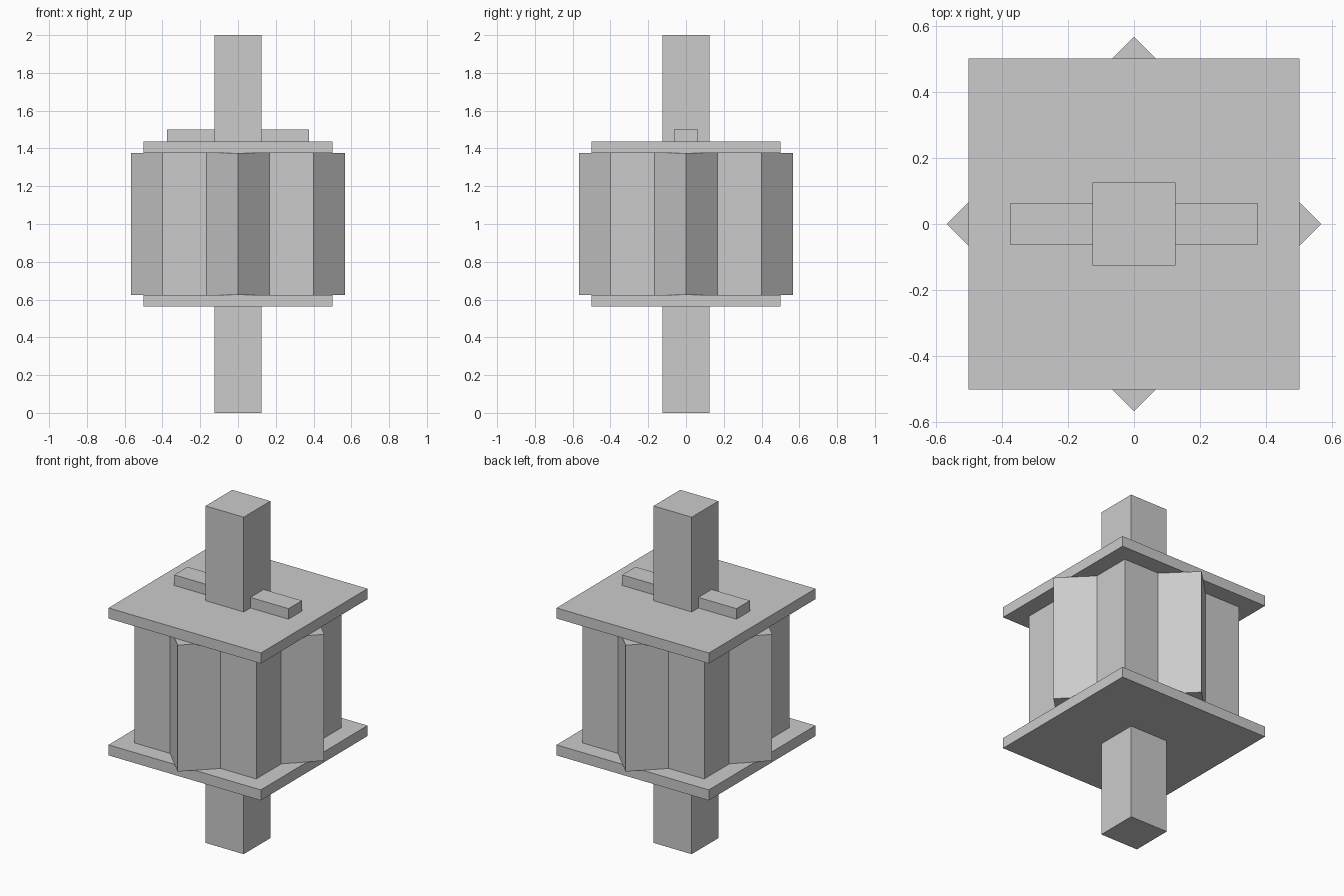
import bpy
import math

if "Cube" in bpy.data.objects:
    bpy.data.objects.remove(bpy.data.objects["Cube"])

PX = 1 / 16  # basic module

grey = bpy.data.materials.new("plain_grey")
grey.diffuse_color = (0.6, 0.6, 0.6, 1)
grey.use_nodes = True
grey.node_tree.nodes["Principled BSDF"].inputs["Base Color"].default_value = grey.diffuse_color


def box(name, size, z0, z1, turn=0.0, x=0.0):
    """Box with a size[0] x size[1] footprint between heights z0 and z1."""
    bpy.ops.mesh.primitive_cube_add(size=1, location=(x, 0, (z0 + z1) / 2),
                                    rotation=(0, 0, turn))
    ob = bpy.context.object
    ob.name = name
    ob.scale = (size[0], size[1], z1 - z0)
    bpy.ops.object.transform_apply(location=False, rotation=True, scale=True)
    ob.data.materials.append(grey)
    return ob


# Square shaft above and below the body
box("lower_shaft", (4 * PX, 4 * PX), 0, 9 * PX)
box("upper_shaft", (4 * PX, 4 * PX), 23 * PX, 32 * PX)

# End plates
box("bottom_plate", (1, 1), 9 * PX, 10 * PX)
box("top_plate", (1, 1), 22 * PX, 23 * PX)

# Eight-pointed body from two crossed blocks
box("body_block", (0.8, 0.8), 10 * PX, 22 * PX)
box("body_block_turned", (0.8, 0.8), 10 * PX, 22 * PX, math.radians(45))

# Flat bars on the top plate, either side of the shaft
for side, sign in (("left", -1), ("right", 1)):
    box("top_bar_" + side, (4 * PX, 2 * PX), 23 * PX, 24 * PX, x=sign * 4 * PX)
